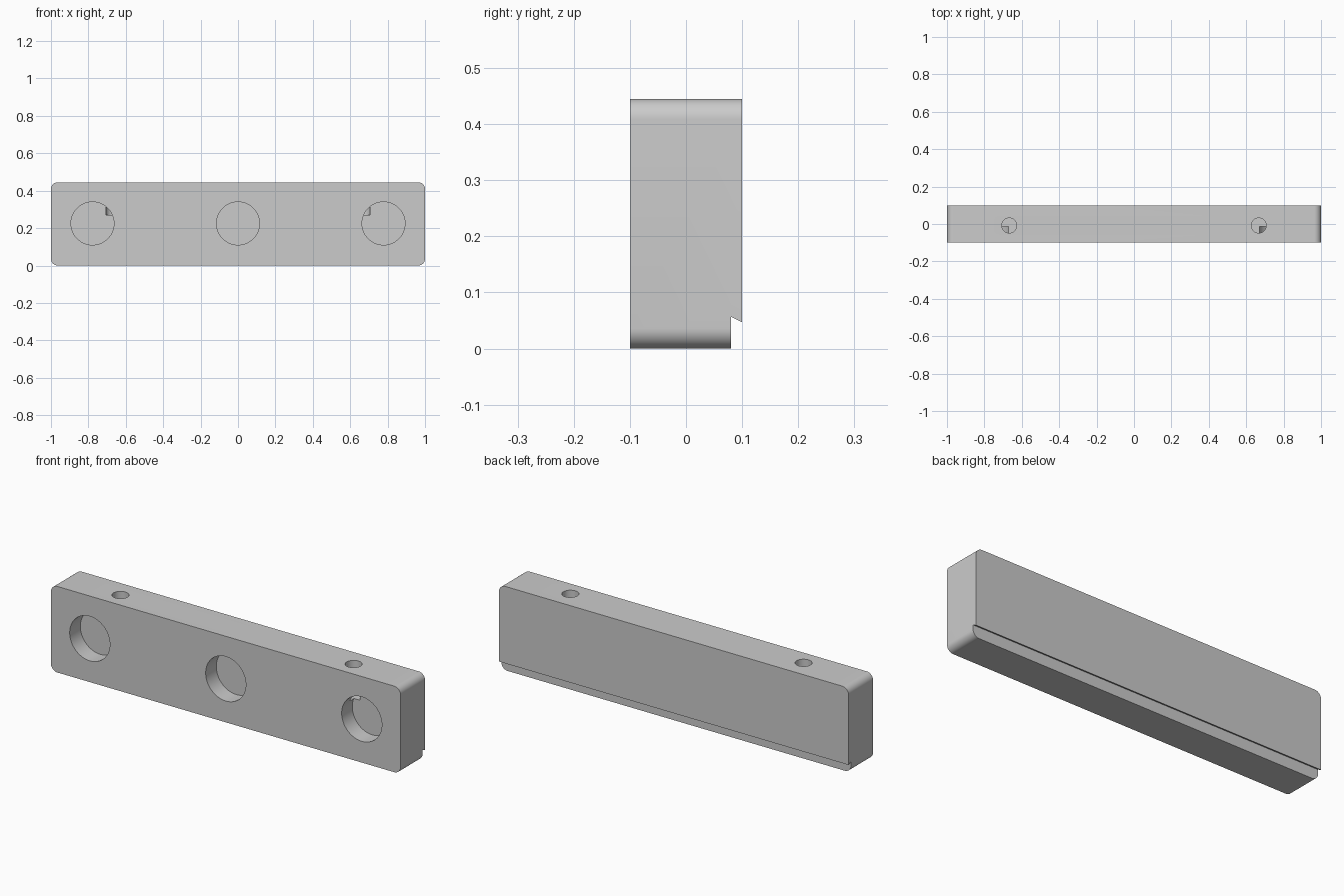
import bpy, math
from mathutils import Vector

default = bpy.data.objects.get("Cube")
if default:
    bpy.data.objects.remove(default, do_unlink=True)

LENGTH, DEPTH, HEIGHT, CORNER = 2.0, 0.2, 0.445, 0.036

grey = bpy.data.materials.new("plain_grey")
grey.use_nodes = True
colour = (0.6, 0.6, 0.6, 1)
grey.diffuse_color = colour
grey.node_tree.nodes["Principled BSDF"].inputs["Base Color"].default_value = colour


def prism(name, outline, offset):
    """Solid made by sweeping a closed outline along an offset."""
    n = len(outline)
    start = [Vector(p) for p in outline]
    verts = start + [p + Vector(offset) for p in start]
    faces = [list(range(n))[::-1], list(range(n, 2 * n))]
    faces += [[i, (i + 1) % n, (i + 1) % n + n, i + n] for i in range(n)]
    mesh = bpy.data.meshes.new(name)
    mesh.from_pydata(verts, [], faces)
    obj = bpy.data.objects.new(name, mesh)
    bpy.context.collection.objects.link(obj)
    # Consistent outward normals
    bpy.context.view_layer.objects.active = obj
    bpy.ops.object.select_all(action="DESELECT")
    obj.select_set(True)
    bpy.ops.object.mode_set(mode="EDIT")
    bpy.ops.mesh.select_all(action="SELECT")
    bpy.ops.mesh.normals_make_consistent(inside=False)
    bpy.ops.object.mode_set(mode="OBJECT")
    return obj


def circle(radius, steps=64):
    turns = [2 * math.pi * i / steps for i in range(steps)]
    return [(radius * math.cos(a), radius * math.sin(a)) for a in turns]


def carve(body, cutter):
    cutter.hide_render = True
    mod = body.modifiers.new(cutter.name, "BOOLEAN")
    mod.operation, mod.solver, mod.object = "DIFFERENCE", "EXACT", cutter
    bpy.context.view_layer.objects.active = body
    bpy.ops.object.modifier_apply(modifier=mod.name)
    bpy.data.objects.remove(cutter, do_unlink=True)


# Bar with rounded ends
outline = []
for k, (sx, sz) in enumerate([(1, 1), (-1, 1), (-1, -1), (1, -1)]):
    cx = sx * (LENGTH / 2 - CORNER)
    cz = HEIGHT / 2 + sz * (HEIGHT / 2 - CORNER)
    for i in range(13):
        a = math.pi / 2 * (k + i / 12)
        outline.append((cx + CORNER * math.cos(a), -DEPTH / 2, cz + CORNER * math.sin(a)))
bar = prism("jaw_bar", outline, (0, DEPTH, 0))
bar.data.materials.append(grey)

# Undercut rebate along the lower back edge
rebate = [(0.08, -0.1), (0.08, 0.057), (0.12, 0.037), (0.12, -0.1)]
carve(bar, prism("rebate_cutter", [(-1.2, y, z) for y, z in rebate], (2.4, 0, 0)))

# Blind round pockets in the front
for x in (-0.778, 0, 0.778):
    ring = [(x + u, -0.2, 0.225 + v) for u, v in circle(0.115)]
    carve(bar, prism("pocket_cutter", ring, (0, 0.187, 0)))

# Narrow holes down from the top, breaking into the outer pockets
for x in (-0.667, 0.667):
    ring = [(x + u, -0.008 + v, 0.27) for u, v in circle(0.04, 48)]
    carve(bar, prism("top_hole_cutter", ring, (0, 0, 0.3)))

bpy.ops.object.select_all(action="DESELECT")
bar.select_set(True)
bpy.context.view_layer.objects.active = bar
bpy.ops.object.shade_smooth_by_angle(angle=math.radians(30))
